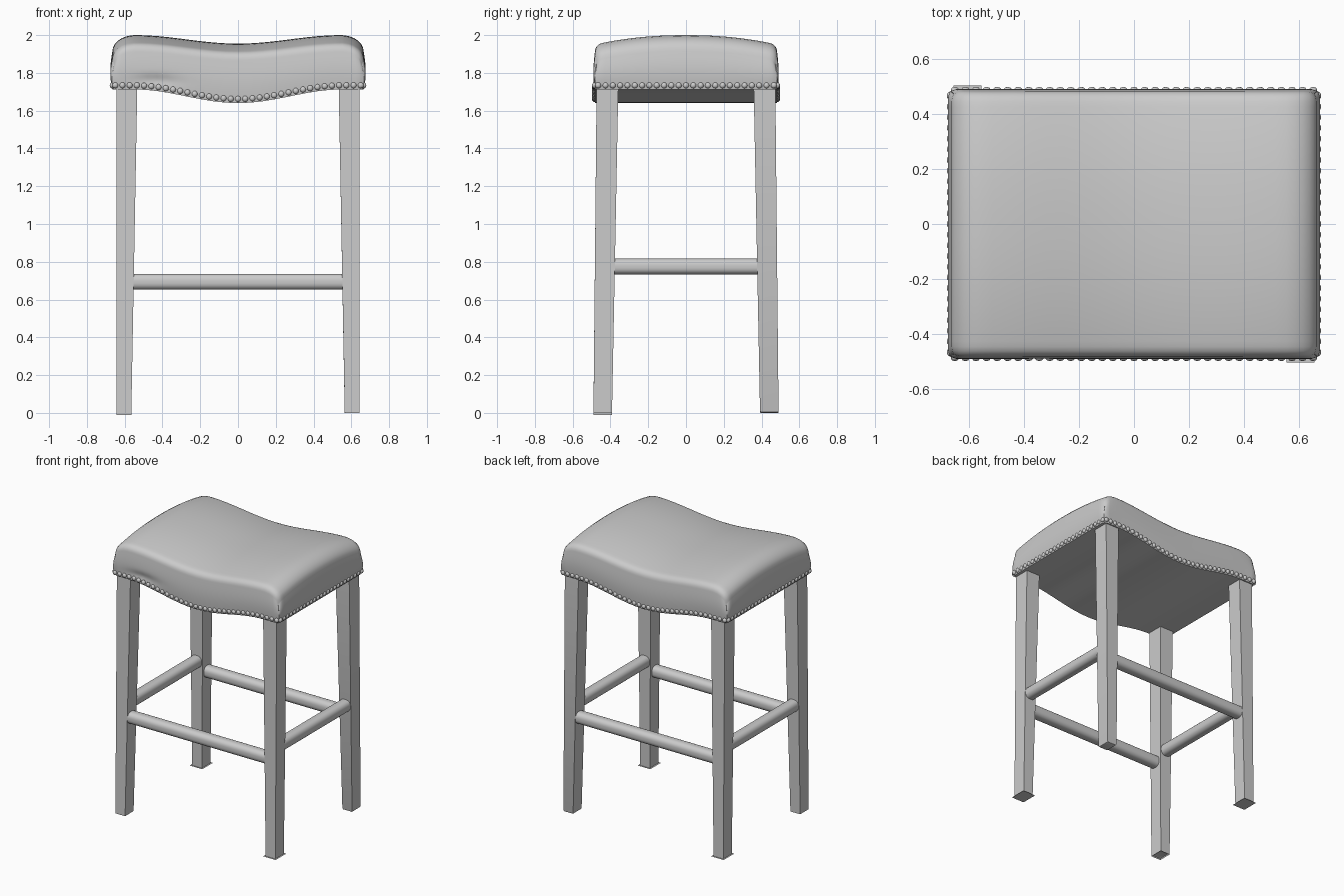
import bpy, bmesh, math
from mathutils import Matrix, Vector

cube = bpy.data.objects.get("Cube")
if cube:
    bpy.data.objects.remove(cube, do_unlink=True)

grey = bpy.data.materials.new("plain grey")
grey.use_nodes = True
colour = (0.6, 0.6, 0.6, 1)
grey.diffuse_color = colour
grey.node_tree.nodes["Principled BSDF"].inputs["Base Color"].default_value = colour

HALF_X, HALF_Y = 0.665, 0.482


def finish(name, bm, angle=35):
    bmesh.ops.recalc_face_normals(bm, faces=bm.faces[:])
    mesh = bpy.data.meshes.new(name)
    bm.to_mesh(mesh)
    bm.free()
    obj = bpy.data.objects.new(name, mesh)
    bpy.context.collection.objects.link(obj)
    mesh.materials.append(grey)
    bpy.ops.object.select_all(action="DESELECT")
    obj.select_set(True)
    bpy.context.view_layer.objects.active = obj
    bpy.ops.object.shade_smooth_by_angle(angle=math.radians(angle))
    return obj


def wave(x):
    # 0 in the middle of the saddle, 1 at its raised ends
    return 0.5 - 0.5 * math.cos(math.pi * min(abs(x) / 0.55, 1))


def bottom_z(x):
    return 1.64 + 0.072 * wave(x)


def edge_drop(d, half, radius):
    t = min(max((abs(d) - half + radius) / radius, 0), 1)
    return 1 - math.sqrt(1 - t * t)


def top_z(x, y):
    crown = 0.05 * (abs(y) / HALF_Y) ** 2.2
    return (1.955 + 0.045 * wave(x) - crown
            - 0.085 * edge_drop(x, HALF_X, 0.12) - 0.035 * edge_drop(y, HALF_Y, 0.035))


# Saddle seat: a subdivided box shaped by the profile functions
bm = bmesh.new()
bmesh.ops.create_cube(bm, size=2)
bmesh.ops.subdivide_edges(bm, edges=bm.edges[:], cuts=31, use_grid_fill=True)
for v in bm.verts:
    u, w, h = v.co
    x = HALF_X * math.sin(u * math.pi / 2)
    y = HALF_Y * math.sin(w * math.pi / 2)
    f = (h + 1) / 2
    z = bottom_z(x) + f * (top_z(x, y) - bottom_z(x))
    # upholstery bulge on the walls and softened vertical corners
    bulge = 0.011 * math.sin(math.pi * f)
    corner = max(0, abs(x) - HALF_X + 0.03) * max(0, abs(y) - HALF_Y + 0.03) * 9
    px = x * (1 + bulge / HALF_X) - math.copysign(corner, x)
    py = y * (1 + bulge * 0.7 / HALF_Y) - math.copysign(corner, y)
    # small crease in the front upholstery
    if w < -0.99:
        py += 0.012 * math.exp(-((x + 0.42) / 0.1) ** 2 - ((z - 1.76) / 0.03) ** 2)
    v.co = (px, py, z)
finish("seat", bm, 50)

# Nail heads along the lower rim
bm = bmesh.new()


def nail(x, y, normal):
    scale = Vector((0.8 if normal == "x" else 1, 0.8 if normal == "y" else 1, 1))
    place = Matrix.Translation((x, y, bottom_z(x) + 0.022)) @ Matrix.Diagonal(scale).to_4x4()
    bmesh.ops.create_uvsphere(bm, u_segments=10, v_segments=6, radius=0.016, matrix=place)


for side in (-1, 1):
    for i in range(35):
        nail(-0.65 + 1.3 * i / 34, side * (HALF_Y + 0.003), "y")
    for i in range(25):
        nail(side * (HALF_X + 0.002), -0.465 + 0.93 * i / 24, "x")
finish("nail_heads", bm, 60)


# Tapered legs: the inner faces slope, the foot edges are eased
def leg(name, sx, sy):
    bm = bmesh.new()
    bmesh.ops.create_cube(bm, size=2)
    for v in bm.verts:
        top = v.co.z > 0
        x = 0.643 if v.co.x > 0 else (0.533 if top else 0.565)
        y = (0.473 if top else 0.49) if v.co.y > 0 else (0.358 if top else 0.392)
        v.co = (sx * x, sy * y, 1.74 if top else 0)
    foot = [e for e in bm.edges if all(v.co.z < 0.01 for v in e.verts)]
    bmesh.ops.bevel(bm, geom=foot, offset=0.012, segments=2, profile=0.5, affect="EDGES")
    finish(name, bm, 30)


for sx, x_name in ((1, "left"), (-1, "right")):
    for sy, y_name in ((-1, "front"), (1, "back")):
        leg(f"{y_name}_{x_name}_leg", sx, sy)


# Rounded stretchers between the legs
def stretcher(name, centre, size):
    bm = bmesh.new()
    bmesh.ops.create_cube(bm, size=1)
    for v in bm.verts:
        v.co = Vector(centre) + Vector(a * b for a, b in zip(v.co, size))
    axis = 0 if size[0] > size[1] else 1
    long_edges = [e for e in bm.edges
                  if abs(e.verts[0].co[axis] - e.verts[1].co[axis]) > 0.1]
    bmesh.ops.bevel(bm, geom=long_edges, offset=0.034, segments=5, profile=0.5, affect="EDGES")
    finish(name, bm, 40)


for s, y_name, x_name in ((-1, "front", "right"), (1, "back", "left")):
    stretcher(f"{y_name}_stretcher", (0, s * 0.438, 0.694), (1.12, 0.085, 0.084))
    stretcher(f"{x_name}_stretcher", (s * 0.598, 0, 0.775), (0.084, 0.78, 0.084))
